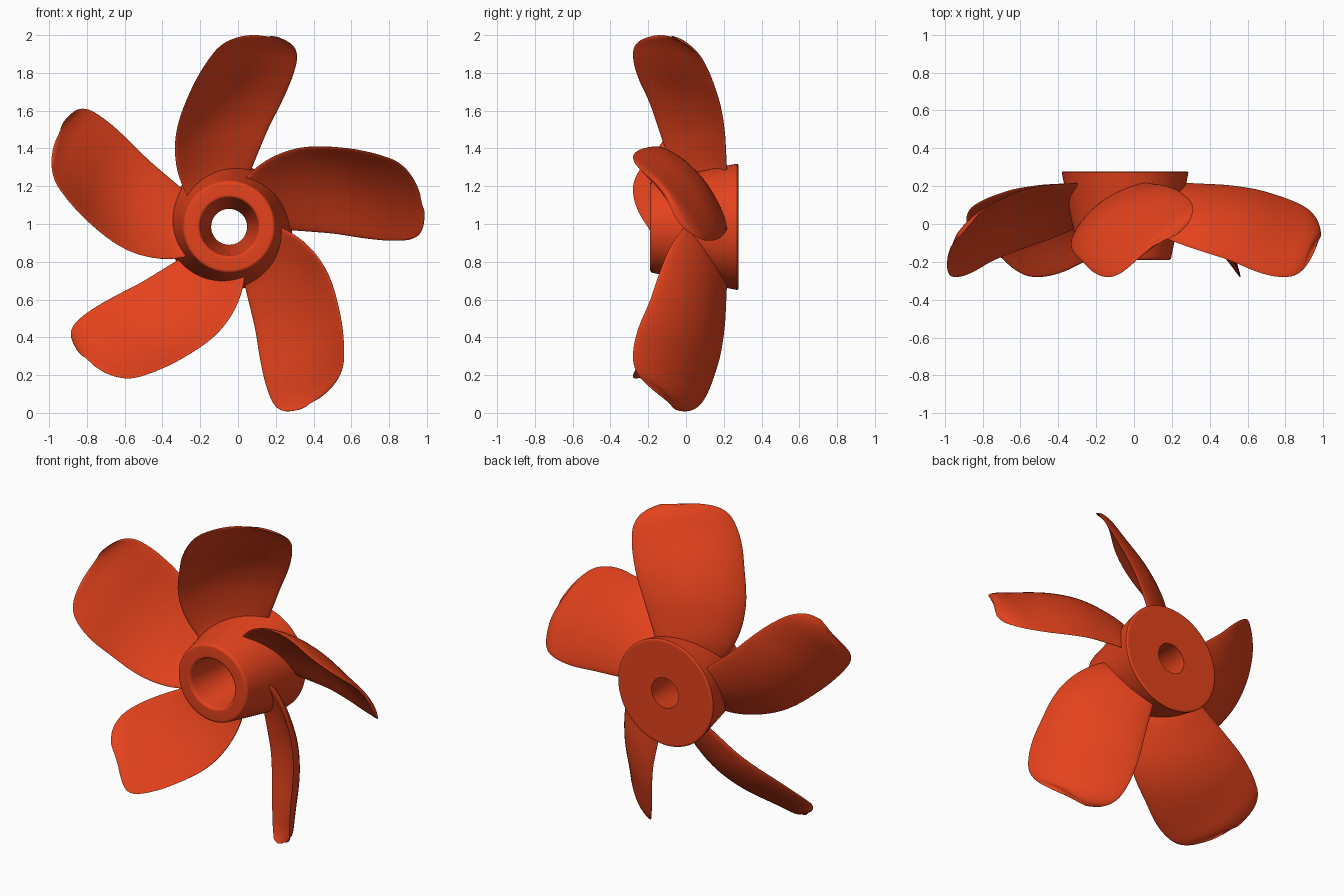
import bpy, bmesh
from math import sin, cos, pi, radians
from mathutils import Vector

if "Cube" in bpy.data.objects:
    bpy.data.objects.remove(bpy.data.objects["Cube"])

CX, CZ = -0.047, 0.985          # propeller axis, running along y

paint = bpy.data.materials.new("orange_red")
paint.diffuse_color = (0.78, 0.055, 0.012, 1)
paint.use_nodes = True
paint.node_tree.nodes["Principled BSDF"].inputs["Base Color"].default_value = paint.diffuse_color


def make_object(name, bm, angle):
    bmesh.ops.recalc_face_normals(bm, faces=bm.faces)
    mesh = bpy.data.meshes.new(name)
    bm.to_mesh(mesh)
    bm.free()
    obj = bpy.data.objects.new(name, mesh)
    bpy.context.collection.objects.link(obj)
    mesh.materials.append(paint)
    bpy.ops.object.select_all(action='DESELECT')
    obj.select_set(True)
    bpy.context.view_layer.objects.active = obj
    bpy.ops.object.shade_smooth_by_angle(angle=radians(angle))


def polar(r, deg, y):
    a = radians(deg)
    return Vector((CX + r * cos(a), y, CZ + r * sin(a)))


def bridge(bm, rings, closed=False):
    n = len(rings[0])
    pairs = list(zip(rings, rings[1:])) + ([(rings[-1], rings[0])] if closed else [])
    for a, b in pairs:
        for i in range(n):
            j = (i + 1) % n
            bm.faces.new((a[i], a[j], b[j], b[i]))


# Hub: tapered body with a flared back, rounded rims and a conical bore
profile = [(.095, .278), (.315, .278), (.323, .278), (.330, .276), (.334, .271), (.333, .263),
           (.246, -.165), (.244, -.175), (.241, -.184), (.234, -.189), (.226, -.19),
           (.172, -.19), (.165, -.19), (.159, -.187), (.155, -.181), (.153, -.172)]
bm = bmesh.new()
bridge(bm, [[bm.verts.new(polar(r, i * 360 / 96, y)) for i in range(96)]
            for r, y in profile], closed=True)
make_object("hub", bm, 40)

# Blade sections: leading r, angle, y; trailing r, angle, y; half thickness; camber
sections = [(.22, 148, .00, .22, 70, .205, .026, .010),
            (.30, 141, -.02, .30, 69, .214, .026, .018),
            (.43, 130.5, -.08, .43, 68.6, .210, .024, .030),
            (.55, 121, -.13, .55, 68.3, .203, .022, .038),
            (.69, 109.8, -.19, .69, 67.3, .183, .020, .042),
            (.80, 102.5, -.25, .80, 67, .153, .018, .042),
            (.88, 97.7, -.277, .88, 67.2, .125, .016, .040),
            (.945, 93.8, -.277, .955, 67.9, .088, .014, .036),
            (.985, 90.2, -.245, 1.0, 69.3, .045, .012, .028),
            (1.012, 86, -.18, 1.023, 71.3, -.005, .009, .018),
            (1.025, 82, -.12, 1.035, 74.5, -.055, .004, .006)]


def smooth_rows(rows, steps):
    """Catmull-Rom interpolation between the blade sections."""
    out = []
    for k in range(len(rows) - 1):
        p = [rows[max(0, min(len(rows) - 1, k + d))] for d in (-1, 0, 1, 2)]
        for s in range(steps):
            t = s / steps
            out.append([.5 * (2 * b + (c - a) * t + (2 * a - 5 * b + 4 * c - d) * t * t
                              + (3 * b - a - 3 * c + d) * t ** 3)
                        for a, b, c, d in zip(*p)])
    return out + [list(rows[-1])]


def mid_point(row, u, turn):
    r, angle, y = (a + (b - a) * u for a, b in zip(row[:3], row[3:6]))
    return polar(r, angle + turn, y)


# Five twisted, cambered blades with rounded, lens-shaped sections
rows = smooth_rows(sections, 4)
N = 40
for k in range(5):
    turn = 72 * k
    bm = bmesh.new()
    rings = []
    for i, row in enumerate(rows):
        lo, hi = rows[max(0, i - 1)], rows[min(len(rows) - 1, i + 1)]
        ring = []
        for j in range(N):
            a = 2 * pi * j / N
            u = .5 - .5 * cos(a)
            across = mid_point(row, u + .01, turn) - mid_point(row, u - .01, turn)
            along = mid_point(hi, u, turn) - mid_point(lo, u, turn)
            normal = across.cross(along).normalized()
            offset = row[6] * sin(a) - row[7] * 4 * u * (1 - u)
            ring.append(bm.verts.new(mid_point(row, u, turn) + normal * offset))
        rings.append(ring)
    bridge(bm, rings)
    bm.faces.new(rings[0])
    bm.faces.new(rings[-1])
    make_object(f"blade_{k + 1}", bm, 60)
